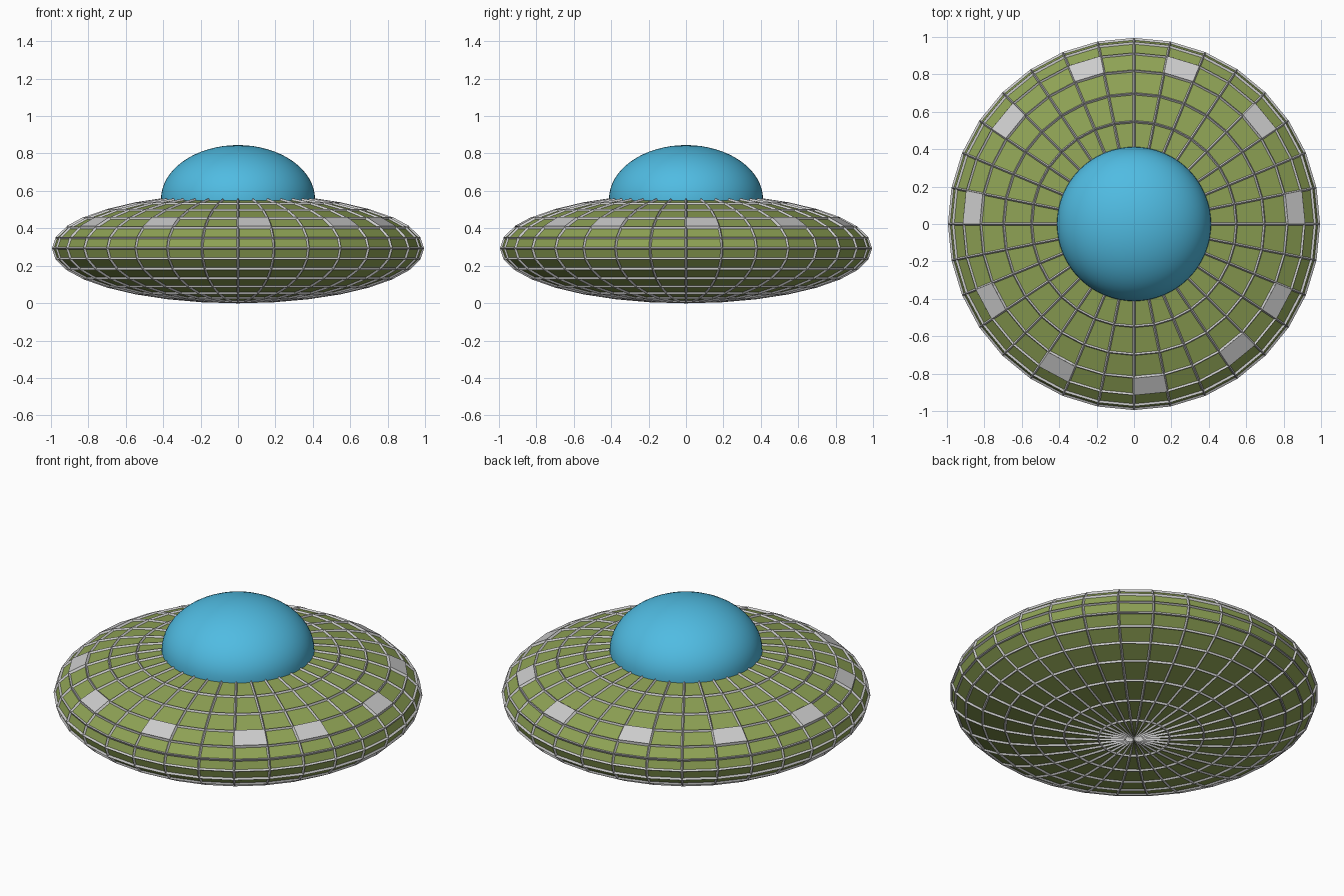
import bpy, bmesh, math
from mathutils import Vector, Matrix

if "Cube" in bpy.data.objects:
    bpy.data.objects.remove(bpy.data.objects["Cube"])

SEG, RINGS = 32, 16
RAD, HALF_H, MID_Z = 0.985, 0.284, 0.293


def material(name, rgb):
    m = bpy.data.materials.new(name)
    m.diffuse_color = (*rgb, 1)
    m.use_nodes = True
    m.node_tree.nodes["Principled BSDF"].inputs["Base Color"].default_value = m.diffuse_color
    return m


def sphere(name, segs, rings, r, h, z, mat=None):
    bm = bmesh.new()
    bmesh.ops.create_uvsphere(bm, u_segments=segs, v_segments=rings, radius=1)
    bm.transform(Matrix.Translation((0, 0, z)) @ Matrix.Diagonal((r, r, h, 1)))
    me = bpy.data.meshes.new(name)
    bm.to_mesh(me)
    bm.free()
    ob = bpy.data.objects.new(name, me)
    bpy.context.collection.objects.link(ob)
    if mat:
        me.materials.append(mat)
    return ob


green = material("hull_green", (0.27, 0.36, 0.09))
blue = material("dome_blue", (0.08, 0.50, 0.76))

# Flat-faced saucer hull
sphere("hull", SEG, RINGS, RAD, HALF_H, MID_Z, green)

# Grey strut lattice along every hull edge
lattice = sphere("strut_lattice", SEG, RINGS, RAD, HALF_H, MID_Z)
wire = lattice.modifiers.new("struts", "WIREFRAME")
wire.thickness = 0.02
wire.offset = 0
wire.use_even_offset = False
wire.use_relative_offset = False

# Smooth upper dome: half ellipsoid
dome = sphere("dome", 64, 32, 0.412, 0.29, 0.555, blue)
bm = bmesh.new()
bm.from_mesh(dome.data)
bmesh.ops.bisect_plane(bm, geom=bm.verts[:] + bm.edges[:] + bm.faces[:], dist=1e-5,
                       plane_co=(0, 0, 0.555), plane_no=(0, 0, 1), clear_inner=True)
rim = [e for e in bm.edges if e.is_boundary]
out = bmesh.ops.extrude_edge_only(bm, edges=rim)["geom"]
bmesh.ops.translate(bm, verts=[g for g in out if isinstance(g, bmesh.types.BMVert)],
                    vec=(0, 0, -0.02))
bmesh.ops.recalc_face_normals(bm, faces=bm.faces[:])
for f in bm.faces:
    f.smooth = True
bm.to_mesh(dome.data)
bm.free()


# Grey window plates lying over single cells of the upper hull
def hull_point(ring, seg):
    lat, lon = math.pi * ring / RINGS, 2 * math.pi * seg / SEG
    return Vector((RAD * math.cos(lat) * math.cos(lon),
                   RAD * math.cos(lat) * math.sin(lon), MID_Z + HALF_H * math.sin(lat)))


bm = bmesh.new()
for s in (0, 3, 6, 9, 12, 15, 18, 21, 24, 27, 29):
    pts = [hull_point(2, s), hull_point(2, s + 1), hull_point(3, s + 1), hull_point(3, s)]
    n = (pts[1] - pts[0]).cross(pts[3] - pts[0]).normalized()
    low = [bm.verts.new(p) for p in pts]
    top = [bm.verts.new(p + n * 0.012) for p in pts]
    bm.faces.new(top)
    bm.faces.new(low[::-1])
    for i in range(4):
        j = (i + 1) % 4
        bm.faces.new((low[i], low[j], top[j], top[i]))
me = bpy.data.meshes.new("window_plates")
bm.to_mesh(me)
bm.free()
bpy.context.collection.objects.link(bpy.data.objects.new("window_plates", me))
